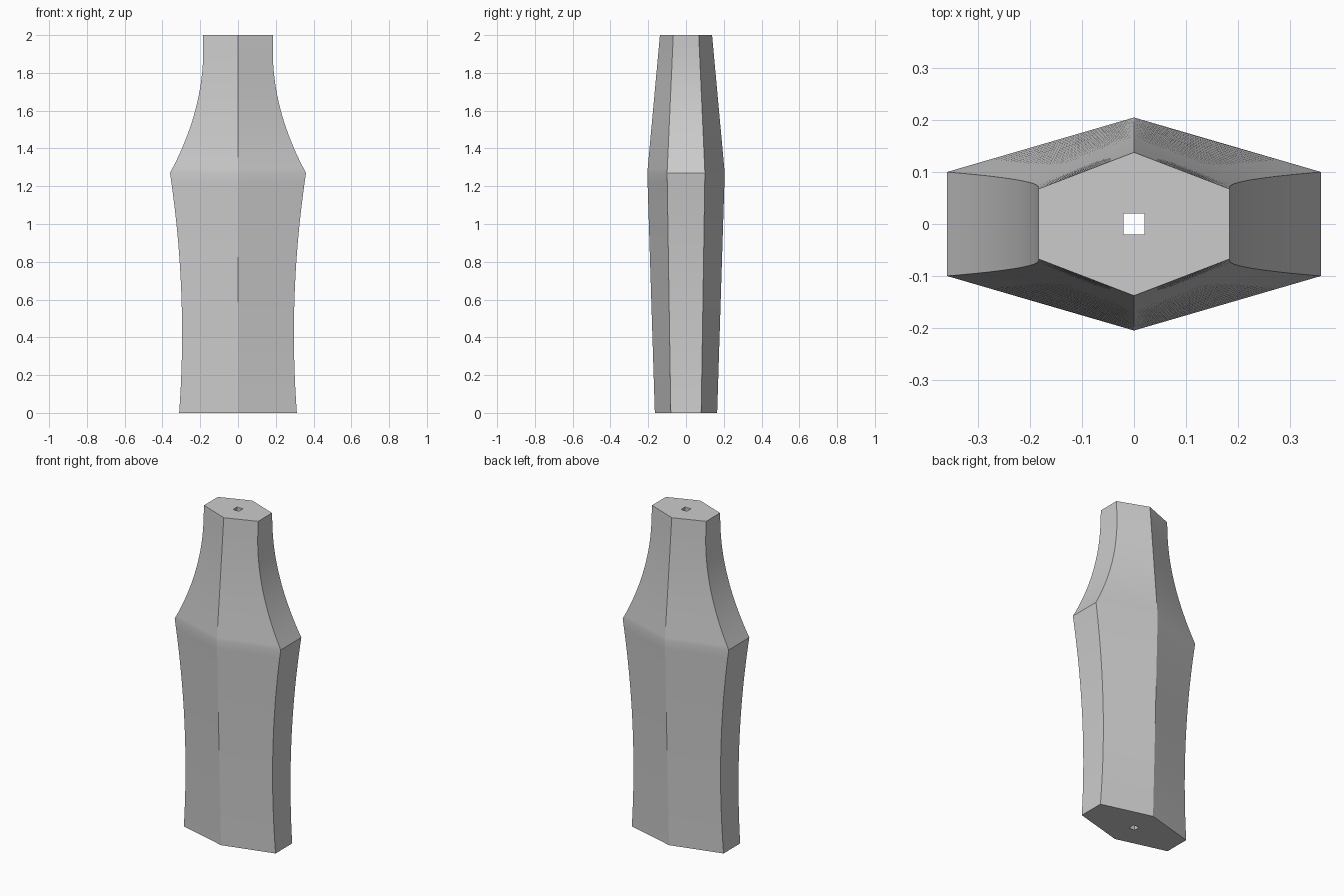
import bpy, bmesh

cube = bpy.data.objects.get("Cube")
if cube:
    bpy.data.objects.remove(cube)

SHOULDER, TOP, HOLE = 1.27, 2.0, 0.02


def half_width(z):
    # Gently waisted lower body, strongly concave neck
    if z <= SHOULDER:
        return 0.296 + 0.0886 * (z - 0.42) ** 2
    return 0.184 + 0.417 * max(0, 1.92 - z) ** 2


def half_depth(z):
    # Straight taper either side of the shoulder
    if z <= SHOULDER:
        return 0.165 + (0.205 - 0.165) * z / SHOULDER
    return 0.205 + (0.138 - 0.205) * (z - SHOULDER) / (TOP - SHOULDER)


def add_ring(bm, points, z):
    return [bm.verts.new((x, y, z)) for x, y in points]


def hexagon(z):
    w, d = half_width(z), half_depth(z)
    s = d * 0.488
    return [(w, -s), (w, s), (0, d), (-w, s), (-w, -s), (0, -d)]


def skin(bm, rings):
    for low, high in zip(rings, rings[1:]):
        for i in range(len(low)):
            j = (i + 1) % len(low)
            bm.faces.new((low[i], low[j], high[j], high[i]))


def ring_edges(bm, ring):
    return [bm.edges.get((ring[i - 1], ring[i])) for i in range(len(ring))]


# Hexagonal body lofted through the profile
bm = bmesh.new()
levels = [SHOULDER * i / 24 for i in range(25)]
levels += [SHOULDER + (TOP - SHOULDER) * i / 32 for i in range(1, 33)]
outer = [add_ring(bm, hexagon(z), z) for z in levels]
skin(bm, outer)

# Square bore running the full height
square = [(HOLE, -HOLE), (HOLE, HOLE), (-HOLE, HOLE), (-HOLE, -HOLE)]
bore = [add_ring(bm, square, z) for z in (0, TOP)]
skin(bm, bore)

# End caps with the bore left open
for end in (0, -1):
    edges = ring_edges(bm, outer[end]) + ring_edges(bm, bore[end])
    bmesh.ops.triangle_fill(bm, edges=edges, use_beauty=True)
bmesh.ops.recalc_face_normals(bm, faces=bm.faces)

mesh = bpy.data.meshes.new("handle_grip")
bm.to_mesh(mesh)
bm.free()
grip = bpy.data.objects.new("handle_grip", mesh)
bpy.context.collection.objects.link(grip)

# Plain grey finish
grey = bpy.data.materials.new("plain_grey")
grey.use_nodes = True
colour = (0.6, 0.6, 0.6, 1)
grey.diffuse_color = colour
grey.node_tree.nodes["Principled BSDF"].inputs["Base Color"].default_value = colour
mesh.materials.append(grey)

# Smooth curves, crisp ridges
bpy.ops.object.select_all(action="DESELECT")
grip.select_set(True)
bpy.context.view_layer.objects.active = grip
bpy.ops.object.shade_smooth_by_angle(angle=0.524)
